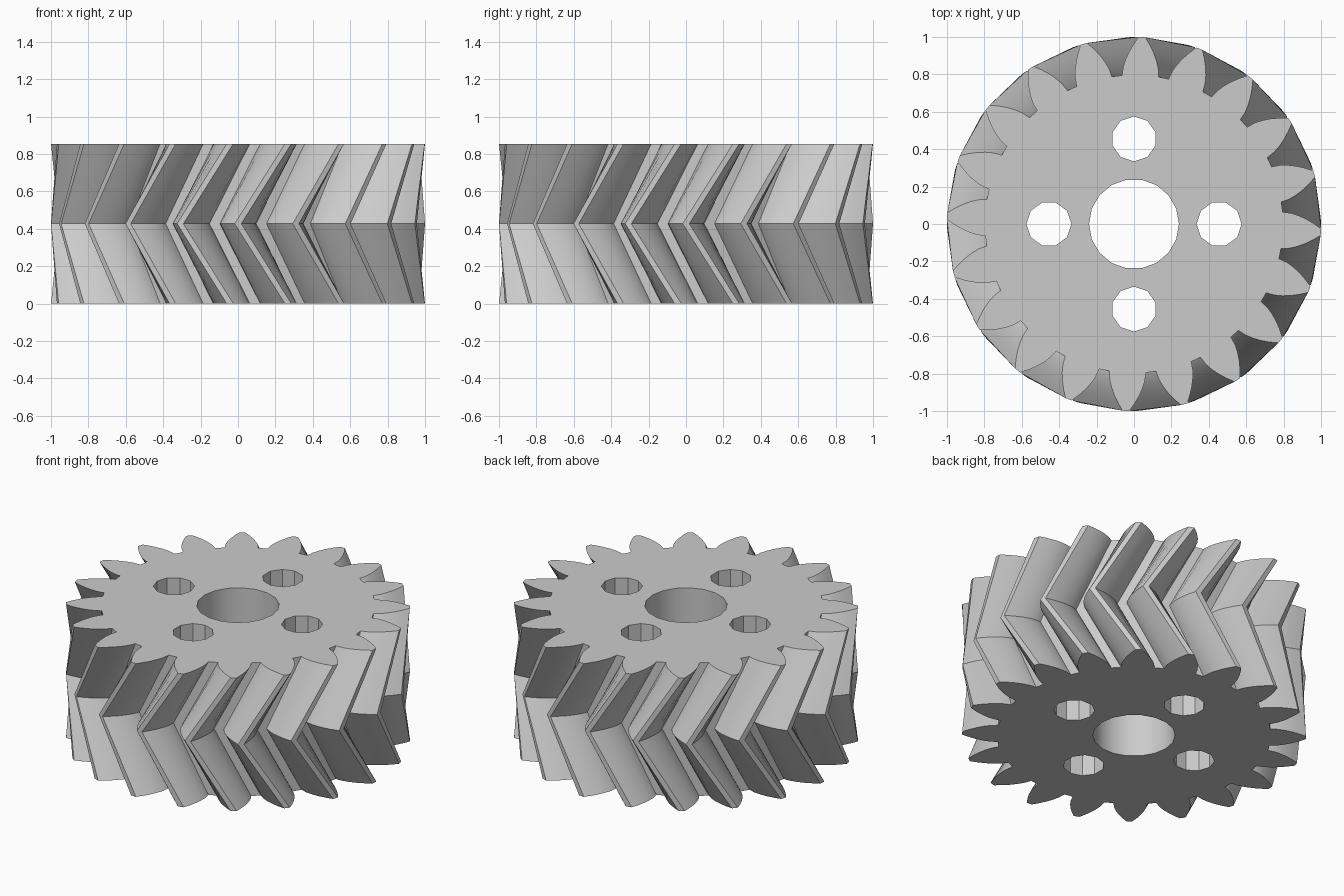
import bpy
import bmesh
from math import sin, cos, tan, acos, pi, radians, sqrt

if "Cube" in bpy.data.objects:
    bpy.data.objects.remove(bpy.data.objects["Cube"], do_unlink=True)

TEETH = 20
HEIGHT = 0.855
OUTER = 1.0
PITCH = OUTER / (1 + 2 / TEETH)
PRESSURE = radians(28)
BASE = PITCH * cos(PRESSURE)
ROOT = 0.797
TWIST = HEIGHT / 2 * tan(radians(30)) / PITCH
FLANK_STEPS = 5

# Plain grey metal
grey = bpy.data.materials.new("grey metal")
grey.use_nodes = True
colour = (0.6, 0.6, 0.6, 1)
grey.diffuse_color = colour
grey.node_tree.nodes["Principled BSDF"].inputs["Base Color"].default_value = colour


def half_angle(radius):
    """Half the tooth's angular width at a radius, from the involute curve."""
    def involute(a):
        return tan(a) - a
    return pi / (2 * TEETH) + involute(PRESSURE) - involute(acos(min(1, BASE / radius)))


def gear_outline():
    """Polar points around the gear, one involute tooth at a time."""
    radii = [BASE + (OUTER - BASE) * i / FLANK_STEPS for i in range(FLANK_STEPS + 1)]
    side = [(ROOT, half_angle(BASE))] + [(r, half_angle(r)) for r in radii]
    points = []
    for tooth in range(TEETH):
        centre = tooth * 2 * pi / TEETH
        points += [(r, centre - a) for r, a in side]
        points += [(r, centre + a) for r, a in reversed(side)]
    return points


# Herringbone body: the outline twists one way up to the middle, then back
bm = bmesh.new()
outline = gear_outline()
rings = []
for z, turn in ((0, TWIST), (HEIGHT / 2, 0), (HEIGHT, TWIST)):
    rings.append([bm.verts.new((r * cos(a + turn), r * sin(a + turn), z)) for r, a in outline])
count = len(outline)
for low, high in zip(rings, rings[1:]):
    for i in range(count):
        j = (i + 1) % count
        bm.faces.new((low[i], low[j], high[j], high[i]))
bm.faces.new(reversed(rings[0]))
bm.faces.new(rings[-1])
mesh = bpy.data.meshes.new("herringbone_gear")
bm.to_mesh(mesh)
bm.free()
gear = bpy.data.objects.new("herringbone_gear", mesh)
bpy.context.collection.objects.link(gear)
mesh.materials.append(grey)


def drill(name, radius, sides, x, y, turn):
    """Cut a faceted hole with one corner at the angle turn."""
    bpy.ops.mesh.primitive_cylinder_add(
        vertices=sides, radius=radius, depth=HEIGHT * 2,
        location=(x, y, HEIGHT / 2), rotation=(0, 0, turn + pi / 2))
    cutter = bpy.context.object
    cutter.name = name
    cutter.hide_render = True
    cutter.data.materials.append(grey)
    cut = gear.modifiers.new(name, "BOOLEAN")
    cut.operation = "DIFFERENCE"
    cut.solver = "EXACT"
    cut.object = cutter
    bpy.ops.object.select_all(action="DESELECT")
    gear.select_set(True)
    bpy.context.view_layer.objects.active = gear
    bpy.ops.object.modifier_apply(modifier=cut.name)
    bpy.data.objects.remove(cutter, do_unlink=True)


# Shaft bore and four lightening holes
drill("shaft_bore_cutter", 0.24, 18, 0, 0, 0)
for k in range(4):
    angle = k * pi / 2
    drill("hole_cutter", 0.12, 10, 0.455 * cos(angle), 0.455 * sin(angle), angle)

bpy.ops.object.shade_smooth_by_angle(angle=radians(30))
